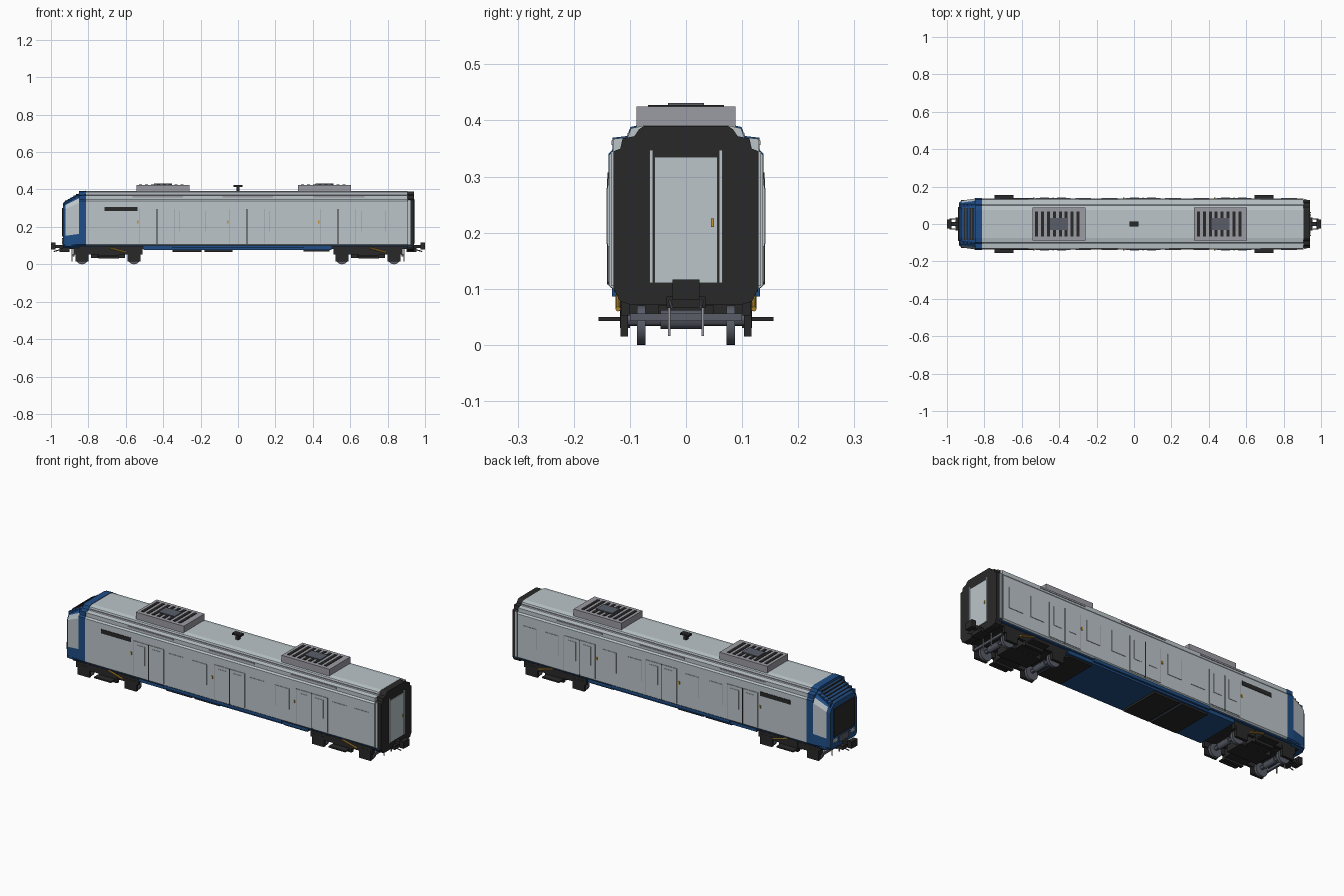
import bpy, bmesh, math
from mathutils import Matrix, Vector


def material(name, r, g, b):
    m = bpy.data.materials.new(name)
    m.diffuse_color = (r, g, b, 1)
    return m


SILVER = material("silver panel", 0.50, 0.56, 0.59)
BLACK = material("black", 0.022, 0.022, 0.023)
BLUE = material("blue", 0.014, 0.075, 0.24)
GREY = material("unit grey", 0.33, 0.33, 0.37)
STEEL = material("dark steel", 0.10, 0.11, 0.14)
YELLOW = material("yellow", 0.55, 0.30, 0.03)


def finish(name, bm, *mats):
    bmesh.ops.recalc_face_normals(bm, faces=bm.faces)
    me = bpy.data.meshes.new(name)
    bm.to_mesh(me)
    bm.free()
    for m in mats:
        me.materials.append(m)
    ob = bpy.data.objects.new(name, me)
    bpy.context.collection.objects.link(ob)
    return ob


def boxes(name, mat, items, mirror=False):
    """Boxes given as (x0, x1, y0, y1, z0, z1), optionally repeated at -y."""
    bm = bmesh.new()
    for x0, x1, y0, y1, z0, z1 in items:
        for s in ((1, -1) if mirror else (1,)):
            c = Vector(((x0 + x1) / 2, s * (y0 + y1) / 2, (z0 + z1) / 2))
            size = Matrix.Diagonal((x1 - x0, y1 - y0, z1 - z0, 1))
            bmesh.ops.create_cube(bm, size=1, matrix=Matrix.Translation(c) @ size)
    return finish(name, bm, mat)


def rods(name, mat, items, r, sides=12):
    """Round bars between pairs of points."""
    bm = bmesh.new()
    for a, b in items:
        a, b = Vector(a), Vector(b)
        rot = (b - a).to_track_quat('Z', 'Y').to_matrix().to_4x4()
        bmesh.ops.create_cone(bm, cap_ends=True, segments=sides, radius1=r, radius2=r,
                              depth=(b - a).length, matrix=Matrix.Translation((a + b) / 2) @ rot)
    return finish(name, bm, mat)


def loft(name, half, sections, *mats):
    """Mirrored cross-section lofted along x; sections are (x, width, height scale)."""
    loop = half + [(-y, z) for y, z in reversed(half)]
    bm = bmesh.new()
    rings = [[bm.verts.new((x, y * w, 0.085 + (z - 0.085) * h)) for y, z in loop]
             for x, w, h in sections]
    n = len(loop)
    for a, b in zip(rings, rings[1:]):
        for i in range(n):
            bm.faces.new((a[i], a[(i + 1) % n], b[(i + 1) % n], b[i]))
    bm.faces.new(rings[0])
    bm.faces.new(rings[-1])
    return finish(name, bm, *mats)


# main shell with stepped roof shoulders
shell = [(0.130, 0.100), (0.137, 0.106), (0.137, 0.338), (0.130, 0.346), (0.130, 0.367),
         (0.104, 0.370), (0.098, 0.386), (0.075, 0.391)]
loft("body_shell", shell, [(-0.812, 1, 1), (0.905, 1, 1)], SILVER)
loft("cab_pillar", shell, [(-0.85, 1.005, 1.003), (-0.812, 1.01, 1.008)], BLUE)

# cab nose, silver on its upper side panels
nose_half = [(0.120, 0.088), (0.136, 0.106), (0.136, 0.165), (0.136, 0.335), (0.124, 0.362),
             (0.098, 0.384), (0.075, 0.388)]
nose = loft("cab_nose", nose_half, [(-0.936, 0.83, 0.80), (-0.922, 0.92, 0.84), (-0.85, 1, 0.97)],
            BLUE, SILVER)
for p in nose.data.polygons:
    if abs(p.normal.y) > 0.85 and p.center.z > 0.165 and p.center.x > -0.92:
        p.material_index = 1

# cab front details
boxes("windscreen", BLACK, [(-0.941, -0.934, -0.088, 0.088, 0.150, 0.300)])
boxes("cab_lower_panel", STEEL, [(-0.940, -0.934, -0.04, 0.04, 0.105, 0.140)])
boxes("headlights", SILVER, [(-0.941, -0.934, 0.055, 0.09, 0.120, 0.137)], True)
boxes("cab_visor_steps", BLACK, [(-0.925 + i * 0.015, -0.908 + i * 0.015, -0.085, 0.085,
                                  0.305 + i * 0.01, 0.340 + i * 0.009) for i in range(5)])
boxes("cab_visor_edges", BLUE, [(-0.93 + i * 0.02, -0.908 + i * 0.02, 0.086, 0.106,
                                 0.29, 0.334 + i * 0.011) for i in range(4)], True)

# gangway end
end_half = [(0.100, 0.072), (0.118, 0.078), (0.129, 0.100), (0.129, 0.345), (0.117, 0.350),
            (0.113, 0.368), (0.092, 0.372), (0.084, 0.384), (0.075, 0.390)]
loft("end_frame", end_half, [(0.905, 1, 1), (0.940, 1, 1)], BLACK)
boxes("end_posts", SILVER, [(0.910, 0.922, 0.125, 0.134, 0.105, 0.345)], True)
boxes("end_door", SILVER, [(0.939, 0.944, -0.056, 0.056, 0.110, 0.335)])
boxes("end_door_jambs", SILVER, [(0.939, 0.947, 0.059, 0.065, 0.110, 0.347)], True)
boxes("end_door_handle", YELLOW, [(0.943, 0.947, 0.045, 0.050, 0.21, 0.225)])

# sliding doors, three per side
doors = (-0.433, 0.048, 0.535)
boxes("door_leaves", SILVER, [(c + a, c + b, 0.134, 0.140, 0.112, 0.297) for c in doors
                              for a, b in ((-0.09, -0.002), (0.002, 0.09))], True)
boxes("door_seals", BLACK, [(c - 0.002, c + 0.002, 0.134, 0.1405, 0.108, 0.297) for c in doors], True)
boxes("door_edges", GREY, [(c + s * 0.092 - 0.0015, c + s * 0.092 + 0.0015, 0.134, 0.139, 0.112, 0.297)
                           for c in doors for s in (-1, 1)], True)
boxes("door_windows", SILVER, [(c + s * 0.045 - 0.024, c + s * 0.045 + 0.024, 0.138, 0.142, 0.18, 0.28)
                               for c in doors for s in (-1, 1)], True)
boxes("door_buttons", YELLOW, [(c - 0.107, c - 0.100, 0.134, 0.141, 0.218, 0.233) for c in doors], True)
boxes("door_rails", GREY, [(c - 0.13, c + 0.14, 0.126, 0.1325, 0.356, 0.364) for c in doors], True)

# passenger windows and side details
wins = (-0.27, -0.13, 0.21, 0.36, 0.70, 0.83)
boxes("window_frames", GREY, [(c - 0.043, c - 0.041, 0.134, 0.1385, 0.175, 0.285) for c in wins], True)
boxes("windows", SILVER, [(c - 0.041, c + 0.041, 0.134, 0.1395, 0.175, 0.285) for c in wins], True)
boxes("side_grilles", BLACK, [(-0.715, -0.538, 0.134, 0.1395, 0.285, 0.307)], True)
boxes("roof_gutters", GREY, [(-0.81, 0.905, 0.100, 0.1045, 0.374, 0.378)], True)

# roof air units with dark slots
for label, x in (("front", -0.402), ("rear", 0.463)):
    boxes(label + "_air_unit", GREY, [(x - 0.142, x + 0.142, -0.088, 0.088, 0.385, 0.425)])
    boxes(label + "_air_slots", BLACK, [(x - 0.126 + i * 0.0315, x - 0.110 + i * 0.0315, -0.068, 0.068,
                                         0.423, 0.4275) for i in range(8)])
    boxes(label + "_air_fan_cover", STEEL, [(x - 0.048, x + 0.048, -0.032, 0.032, 0.424, 0.431)])

# roof antenna
boxes("antenna", BLACK, [(-0.008, 0.008, -0.008, 0.008, 0.388, 0.418),
                         (-0.025, 0.025, -0.014, 0.014, 0.414, 0.424)])

# underframe
boxes("sill_band", BLUE, [(-0.925, 0.930, -0.128, 0.128, 0.094, 0.106)])
boxes("floor", BLACK, [(-0.90, 0.92, -0.115, 0.115, 0.082, 0.095)])
boxes("underframe", BLUE, [(-0.505, 0.5, -0.122, 0.122, 0.076, 0.102),
                           (-0.35, 0.35, -0.132, 0.132, 0.086, 0.110)])
boxes("equipment_boxes", BLACK, [(0.35, 0.49, -0.112, 0.112, 0.068, 0.08),
                                 (-0.18, -0.03, -0.112, 0.112, 0.066, 0.08),
                                 (-0.35, -0.195, -0.112, 0.112, 0.066, 0.08)])

# bogies
for label, x in (("front", -0.695), ("rear", 0.695)):
    axles = (x - 0.139, x + 0.139)
    boxes(label + "_bogie_frame", BLACK,
          [(x - 0.185, x + 0.185, 0.100, 0.116, 0.052, 0.084),
           (x - 0.05, x + 0.06, 0.100, 0.118, 0.030, 0.088),
           (x - 0.05, x + 0.05, 0.116, 0.156, 0.043, 0.050)]
          + [(a - 0.035, a + 0.035, 0.103, 0.117, 0.015, 0.070) for a in axles], True)
    boxes(label + "_bogie_crossbeams", BLACK,
          [(x - 0.06, x + 0.06, -0.102, 0.102, 0.040, 0.085),
           (x - 0.09, x + 0.09, -0.05, 0.05, 0.034, 0.07)])
    wheels = rods(label + "_wheels", STEEL, [((a, s * 0.072, 0.035), (a, s * 0.087, 0.035))
                                             for a in axles for s in (1, -1)], 0.035, 24)
    rods(label + "_axles", STEEL, [((a, -0.105, 0.045), (a, 0.105, 0.045)) for a in axles], 0.011)
    rods(label + "_motors", STEEL, [((a, -0.045, 0.045), (a, 0.03, 0.045)) for a in axles], 0.017)
    rods(label + "_dampers", YELLOW, [((x + 0.01, s * 0.121, 0.088), (x + 0.095, s * 0.121, 0.064))
                                      for s in (1, -1)], 0.0045, 8)

# couplers at both ends
for label, d in (("front", -1), ("rear", 1)):
    def span(a, b):
        return tuple(sorted((d * a, d * b)))
    boxes(label + "_coupler", BLACK, [(*span(0.90, 0.98), -0.011, 0.011, 0.088, 0.104),
                                      (*span(0.976, 1.0), -0.024, 0.024, 0.080, 0.117),
                                      (*span(0.90, 0.955), -0.035, 0.035, 0.066, 0.086)])
    rods(label + "_coupler_hoses", STEEL, [((d * 0.93, s * 0.03, 0.085), (d * 0.985, s * 0.026, 0.068))
                                           for s in (1, -1)], 0.003, 6)
    boxes(label + "_guard_irons", GREY, [(*span(0.885, 0.89), 0.028, 0.032, 0.016, 0.085)], True)
    boxes(label + "_track_beam", STEEL, [(*span(0.875, 0.885), -0.10, 0.10, 0.043, 0.056)])

# smooth shading on round parts
for ob in bpy.data.objects:
    if any(k in ob.name for k in ("wheels", "axles", "motors", "dampers", "hoses")):
        bpy.ops.object.select_all(action='DESELECT')
        ob.select_set(True)
        bpy.context.view_layer.objects.active = ob
        bpy.ops.object.shade_smooth_by_angle()
